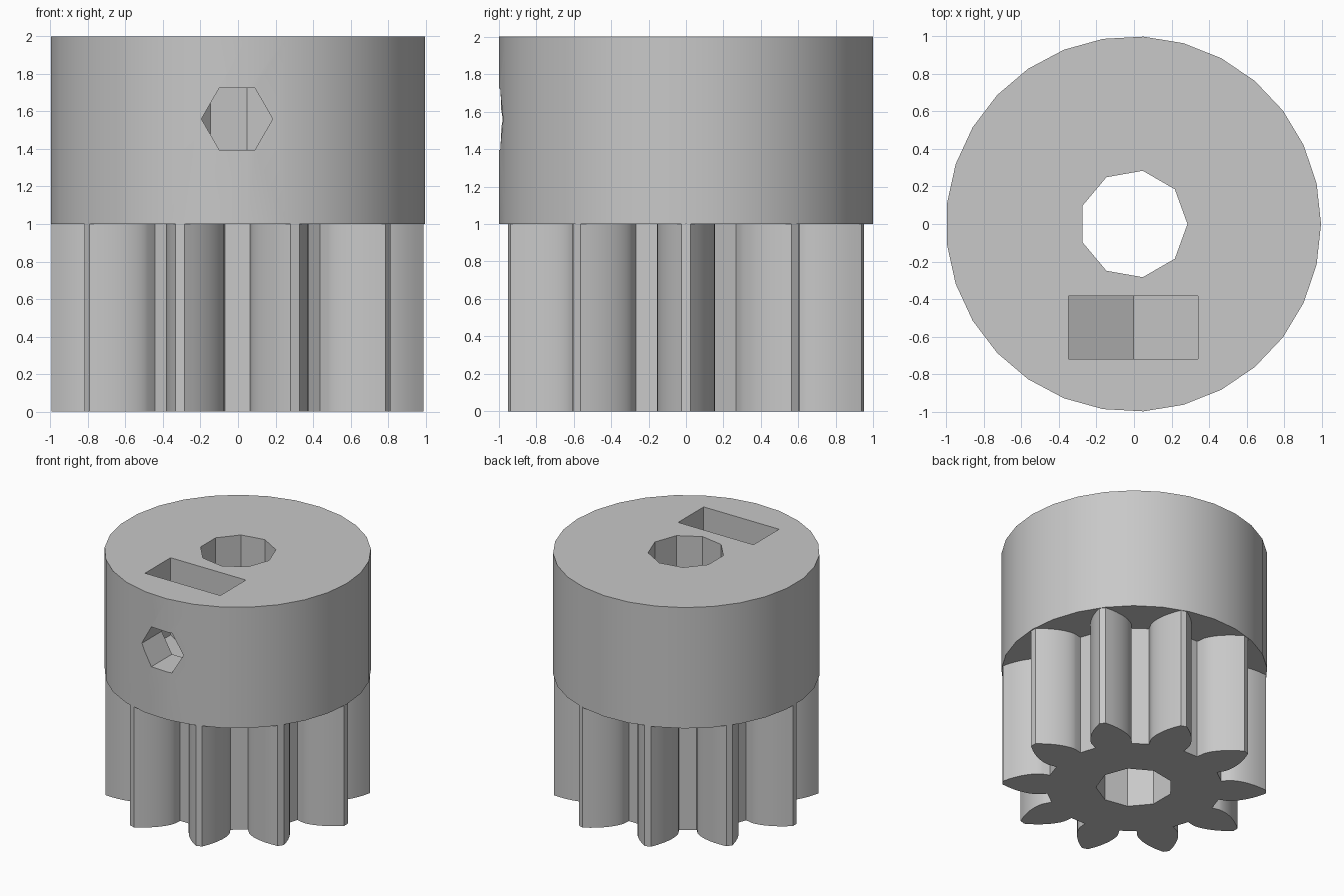
import bpy, bmesh, math
from mathutils import Vector

if "Cube" in bpy.data.objects:
    bpy.data.objects.remove(bpy.data.objects["Cube"])

CX = -0.003      # small shift that centres the odd-sided collar
TEETH = 10
ROOT_R, BASE_R, TIP_R = 0.66, 0.72, 0.992
TIP_HALF = math.radians(1.4)

grey = bpy.data.materials.new("plastic_grey")
grey.diffuse_color = (0.58, 0.58, 0.58, 1)
grey.use_nodes = True
grey.node_tree.nodes["Principled BSDF"].inputs["Base Color"].default_value = grey.diffuse_color


def prism(name, profile, lo, hi, axis="Z"):
    """Extrude a 2D outline from lo to hi along Z (x, y outline) or Y (x, z outline)."""
    place = (lambda a, b, h: (a, b, h)) if axis == "Z" else (lambda a, b, h: (a, h, b))
    bm = bmesh.new()
    face = bm.faces.new([bm.verts.new(place(a, b, lo)) for a, b in profile])
    ext = bmesh.ops.extrude_face_region(bm, geom=[face])
    verts = [v for v in ext["geom"] if isinstance(v, bmesh.types.BMVert)]
    bmesh.ops.translate(bm, verts=verts, vec=Vector(place(0, 0, hi - lo)))
    bmesh.ops.recalc_face_normals(bm, faces=bm.faces)
    mesh = bpy.data.meshes.new(name)
    bm.to_mesh(mesh)
    bm.free()
    mesh.materials.append(grey)
    obj = bpy.data.objects.new(name, mesh)
    bpy.context.collection.objects.link(obj)
    return obj


def polygon(n, r, cx=CX, cy=0.0):
    return [(cx + r * math.cos(2 * math.pi * i / n),
             cy + r * math.sin(2 * math.pi * i / n)) for i in range(n)]


def combine(target, tool, operation):
    mod = target.modifiers.new(tool.name, "BOOLEAN")
    mod.operation, mod.solver, mod.object = operation, "EXACT", tool
    bpy.context.view_layer.objects.active = target
    bpy.ops.object.modifier_apply(modifier=mod.name)
    bpy.data.objects.remove(tool)


def involute(r):
    phi = math.acos(min(1.0, BASE_R / r))
    return math.tan(phi) - phi


def gear_outline(steps=8):
    """Teeth with involute flanks and short radial roots."""
    half_base = TIP_HALF + involute(TIP_R)
    flank = [(ROOT_R, half_base)]
    for i in range(steps + 1):
        r = BASE_R + (TIP_R - BASE_R) * (i / steps) ** 1.3
        flank.append((r, half_base - involute(r)))
    pts = []
    for t in range(TEETH):
        mid = 2 * math.pi * t / TEETH
        tooth = [(r, mid - a) for r, a in flank] + [(r, mid + a) for r, a in reversed(flank)]
        pts += [(CX + r * math.cos(a), r * math.sin(a)) for r, a in tooth]
    return pts


# Collar with the toothed pinion below it
hub = prism("pinion_with_collar", polygon(29, 1.0), 1.0, 2.0)
combine(hub, prism("pinion", gear_outline(), 0.0, 1.05), "UNION")

# Shaft bore all the way through
combine(hub, prism("shaft_bore", polygon(9, 0.288), -0.1, 2.1), "DIFFERENCE")

# Hexagonal set-screw hole from the front into the bore
combine(hub, prism("screw_hole", polygon(6, 0.19, -0.005, 1.56), -1.1, 0.0, "Y"), "DIFFERENCE")

# Nut slot open at the top with a V-shaped floor
w = 0.345
slot = [(CX, 1.16), (CX + w, 1.36), (CX + w, 2.1), (CX - w, 2.1), (CX - w, 1.36)]
combine(hub, prism("nut_slot", slot, -0.72, -0.385, "Y"), "DIFFERENCE")

# Smooth curved walls, keep corners sharp
bpy.ops.object.select_all(action="DESELECT")
hub.select_set(True)
bpy.context.view_layer.objects.active = hub
bpy.ops.object.shade_smooth_by_angle(angle=math.radians(30))
